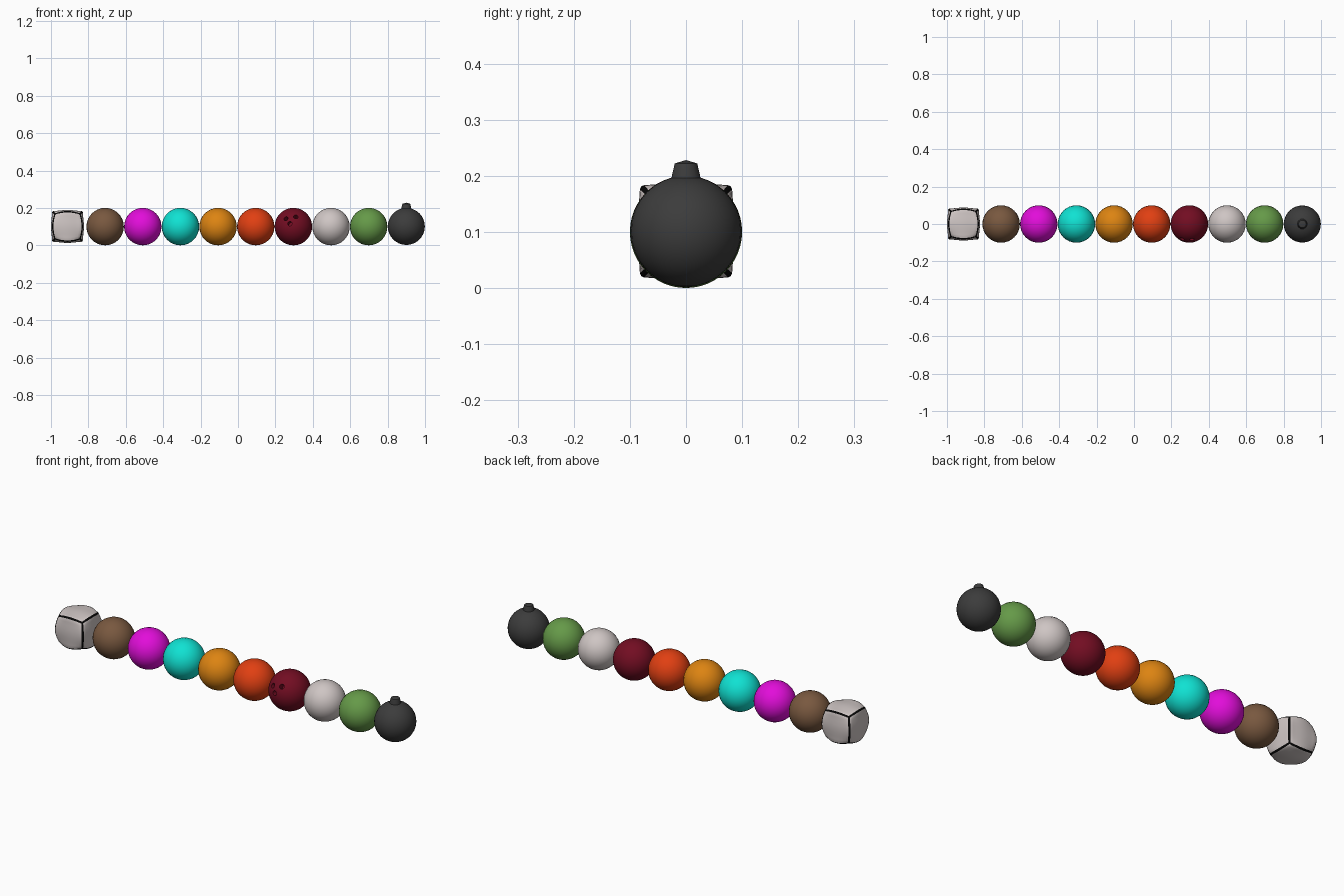
import bpy, bmesh, math
from mathutils import Vector

if "Cube" in bpy.data.objects:
    bpy.data.objects.remove(bpy.data.objects["Cube"])


def material(name, r, g, b):
    m = bpy.data.materials.new(name)
    m.diffuse_color = (r, g, b, 1)
    m.use_nodes = True
    m.node_tree.nodes["Principled BSDF"].inputs["Base Color"].default_value = m.diffuse_color
    return m


white = material("off white", 0.62, 0.56, 0.55)
black = material("black", 0.002, 0.002, 0.002)
brown = material("brown", 0.19, 0.098, 0.05)
magenta = material("magenta", 0.76, 0.004, 0.70)
cyan = material("turquoise", 0.005, 0.76, 0.65)
orange = material("orange", 0.72, 0.23, 0.006)
vermilion = material("red orange", 0.75, 0.05, 0.006)
maroon = material("maroon", 0.17, 0.004, 0.016)
green = material("green", 0.13, 0.32, 0.065)
charcoal = material("charcoal", 0.045, 0.045, 0.045)

R = 0.1
LAST = 0.9
STEP = 0.2013


def spot(i):
    return Vector((LAST - (9 - i) * STEP, 0, R))


def finish(bm, name, mats, loc, angle=40):
    me = bpy.data.meshes.new(name)
    bm.to_mesh(me)
    bm.free()
    ob = bpy.data.objects.new(name, me)
    bpy.context.collection.objects.link(ob)
    ob.location = loc
    for m in mats:
        me.materials.append(m)
    bpy.ops.object.select_all(action='DESELECT')
    bpy.context.view_layer.objects.active = ob
    ob.select_set(True)
    bpy.ops.object.shade_smooth_by_angle(angle=math.radians(angle))
    return ob


def ball(name, mat, i, radius=R, seg=32, rings=16, lift=0):
    bm = bmesh.new()
    bmesh.ops.create_uvsphere(bm, u_segments=seg, v_segments=rings, radius=radius)
    return finish(bm, name, [mat], spot(i) + Vector((0, 0, lift)))


# bulging cube: six gridded faces pushed out to a rounded form, black edge grooves
bm = bmesh.new()
ticks = [-1, -0.91, -0.7, -0.47, -0.23, 0, 0.23, 0.47, 0.7, 0.91, 1]
n = len(ticks)
for axis in range(3):
    for sign in (-1, 1):
        grid = []
        for u in ticks:
            for v in ticks:
                d = Vector((0, 0, 0))
                d[axis] = sign
                d[(axis + 1) % 3] = u
                d[(axis + 2) % 3] = v
                s = u * u + v * v - u * u * v * v
                r = 0.088 + 0.028 * s
                if max(abs(u), abs(v)) == 1:
                    r -= 0.003
                grid.append(bm.verts.new(d.normalized() * r))
        for a in range(n - 1):
            for b in range(n - 1):
                q = [grid[a * n + b], grid[(a + 1) * n + b],
                     grid[(a + 1) * n + b + 1], grid[a * n + b + 1]]
                f = bm.faces.new(q if sign > 0 else q[::-1])
                f.material_index = int(a in (0, n - 2) or b in (0, n - 2))
bmesh.ops.remove_doubles(bm, verts=bm.verts, dist=1e-5)
finish(bm, "rounded_cube", [white, black], spot(0) + Vector((0, 0, 0.001)))

# plain balls
for i, (name, mat) in enumerate([("brown_ball", brown), ("magenta_ball", magenta),
                                 ("turquoise_ball", cyan), ("orange_ball", orange),
                                 ("red_orange_ball", vermilion)], start=1):
    ball(name, mat, i)
ball("white_ball", white, 7)
ball("green_ball", green, 8)

# bowling ball with three finger holes
bowl = ball("bowling_ball", maroon, 6, seg=48, rings=24)
for k, (x, z) in enumerate([(-0.040, 0.043), (0.013, 0.053), (-0.019, 0.016)]):
    d = Vector((x, -math.sqrt(R * R - x * x - z * z), z))
    bpy.ops.mesh.primitive_cylinder_add(vertices=16, radius=0.012, depth=0.08,
                                        location=spot(6) + d)
    cut = bpy.context.object
    cut.name = "finger_hole_cutter_%d" % (k + 1)
    cut.data.materials.append(maroon)
    cut.rotation_euler = d.to_track_quat('Z', 'Y').to_euler()
    cut.hide_render = True
    cut.display_type = 'WIRE'
    mod = bowl.modifiers.new("hole", 'BOOLEAN')
    mod.operation = 'DIFFERENCE'
    mod.solver = 'EXACT'
    mod.object = cut
    bpy.context.view_layer.update()
    bpy.ops.object.select_all(action='DESELECT')
    bpy.context.view_layer.objects.active = bowl
    bowl.select_set(True)
    bpy.ops.object.modifier_apply(modifier=mod.name)
    bpy.data.objects.remove(cut, do_unlink=True)
bpy.ops.object.shade_smooth_by_angle(angle=math.radians(35))

# dark ball with a short tapered cap on top
ball("dark_ball", charcoal, 9, radius=0.099, lift=0.001)
bm = bmesh.new()
rings = [[bm.verts.new((r * math.cos(math.tau * k / 10), r * math.sin(math.tau * k / 10), z))
          for k in range(10)] for r, z in ((0.028, 0.085), (0.0265, 0.1), (0.021, 0.122))]
tip = bm.verts.new((0, 0, 0.128))
for lo, hi in zip(rings, rings[1:]):
    for k in range(10):
        j = (k + 1) % 10
        bm.faces.new((lo[k], lo[j], hi[j], hi[k]))
for k in range(10):
    bm.faces.new((rings[-1][k], rings[-1][(k + 1) % 10], tip))
finish(bm, "fuse_cap", [charcoal], spot(9))
